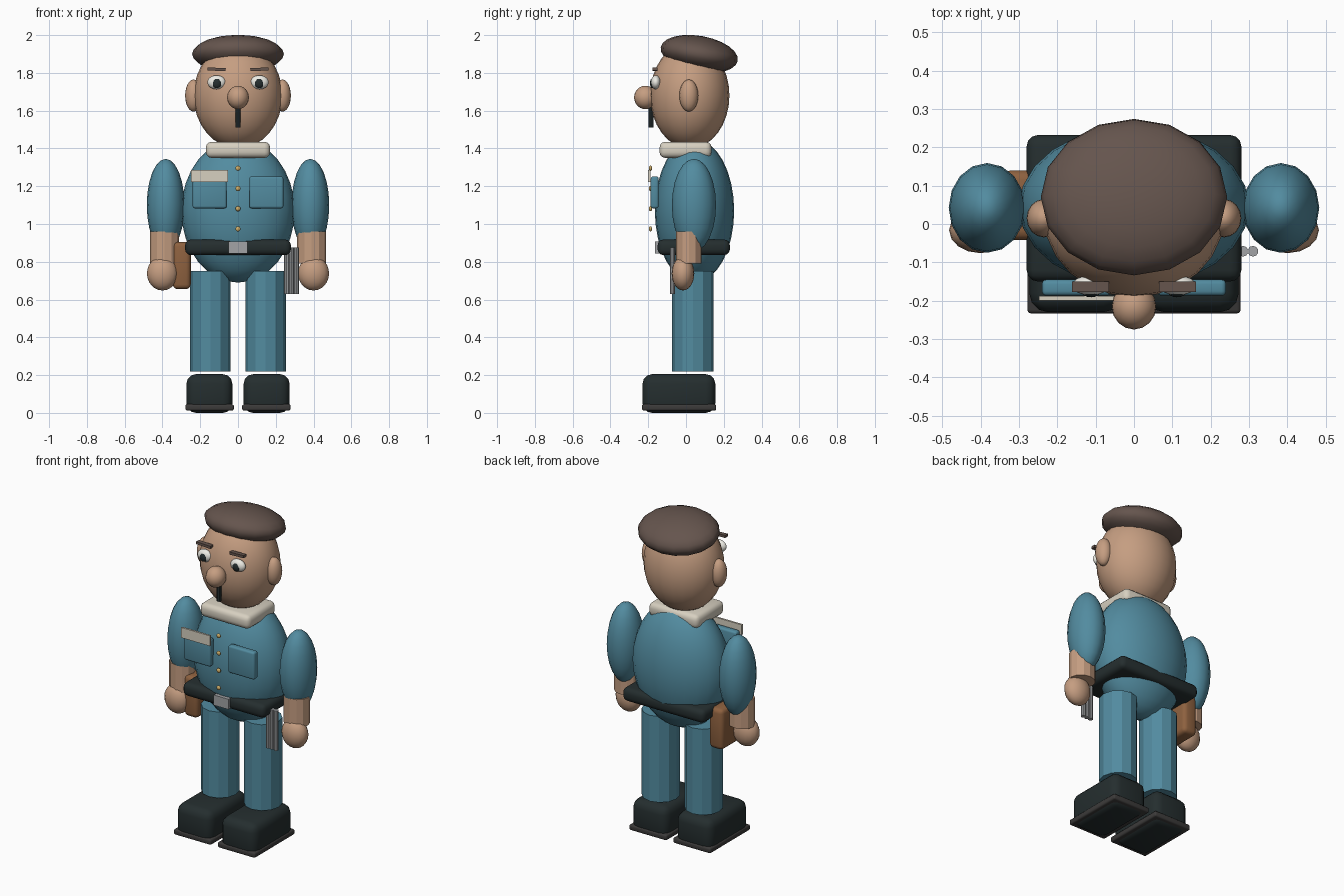
import bpy
from math import radians

if "Cube" in bpy.data.objects:
    bpy.data.objects.remove(bpy.data.objects["Cube"])


def material(name, r, g, b):
    m = bpy.data.materials.new(name)
    m.diffuse_color = (r, g, b, 1)
    m.use_nodes = True
    m.node_tree.nodes["Principled BSDF"].inputs["Base Color"].default_value = m.diffuse_color
    return m


BLUE = material("uniform_blue", 0.085, 0.26, 0.35)
SKIN = material("skin", 0.56, 0.34, 0.22)
BROWN = material("cap_brown", 0.13, 0.09, 0.075)
BLACK = material("black", 0.018, 0.027, 0.028)
SOLE = material("sole_grey", 0.045, 0.043, 0.042)
CREAM = material("cream", 0.68, 0.63, 0.53)
WHITE = material("eye_white", 0.85, 0.84, 0.78)
GOLD = material("gold", 0.62, 0.42, 0.14)
LEATHER = material("leather", 0.27, 0.12, 0.05)
STEEL = material("steel", 0.36, 0.37, 0.38)


def finish(name, mat, scale, rot=0):
    o = bpy.context.object
    o.name = name
    o.scale = scale
    o.rotation_euler.x = radians(rot)
    bpy.ops.object.transform_apply(location=False, rotation=False, scale=True)
    o.data.materials.append(mat)
    return o


def ball(name, loc, radii, mat, rot=0, seg=16, rings=12):
    bpy.ops.mesh.primitive_uv_sphere_add(segments=seg, ring_count=rings, location=loc)
    o = finish(name, mat, radii, rot)
    bpy.ops.object.shade_smooth()
    return o


def box(name, lo, hi, mat, bevel=0.0):
    mid = [(a + b) / 2 for a, b in zip(lo, hi)]
    bpy.ops.mesh.primitive_cube_add(size=1, location=mid)
    o = finish(name, mat, [b - a for a, b in zip(lo, hi)])
    if bevel:
        m = o.modifiers.new("bevel", "BEVEL")
        m.width = bevel
        m.segments = 3
        bpy.ops.object.modifier_apply(modifier="bevel")
        bpy.ops.object.shade_smooth_by_angle(angle=radians(35))
    return o


def rod(name, x, y, z0, z1, rx, ry, mat, sides=12):
    bpy.ops.mesh.primitive_cylinder_add(vertices=sides, radius=1, depth=1,
                                        location=(x, y, (z0 + z1) / 2))
    return finish(name, mat, (rx, ry, z1 - z0))


# Torso, collar and belt
ball("torso", (0, 0.045, 1.07), (0.30, 0.21, 0.38), BLUE, seg=24, rings=16)
box("collar", (-0.17, -0.14, 1.35), (0.17, 0.135, 1.435), CREAM, 0.03)
box("belt", (-0.28, -0.15, 0.835), (0.28, 0.232, 0.918), BLACK, 0.03)
box("buckle", (-0.05, -0.165, 0.845), (0.05, -0.14, 0.908), STEEL)

# Head, nose, mouth and cap
ball("head", (0, 0.02, 1.68), (0.235, 0.21, 0.28), SKIN, seg=24, rings=16)
ball("nose", (0, -0.215, 1.67), (0.058, 0.06, 0.062), SKIN)
rod("mouth", 0, -0.185, 1.51, 1.63, 0.014, 0.014, BLACK, 8)
ball("cap", (0, 0.07, 1.90), (0.243, 0.207, 0.096), BROWN, rot=-10)

# Buttons
for i in range(4):
    ball(f"button_{i + 1}", (0, -0.188, 1.295 - i * 0.107), (0.014, 0.009, 0.014),
         GOLD, seg=10, rings=6)

# Mirrored parts
for s, side in ((-1, "left"), (1, "right")):
    def span(name, x0, x1, y0, y1, z0, z1, mat, bevel=0.0):
        xs = sorted((s * x0, s * x1))
        return box(f"{name}_{side}", (xs[0], y0, z0), (xs[1], y1, z1), mat, bevel)

    # Face
    ball(f"ear_{side}", (s * 0.235, 0.015, 1.68), (0.045, 0.05, 0.085), SKIN)
    ball(f"eye_{side}", (s * 0.113, -0.16, 1.75), (0.049, 0.026, 0.037), WHITE)
    ball(f"pupil_{side}", (s * 0.112, -0.177, 1.745), (0.024, 0.014, 0.026), BLACK)
    brow = span("eyebrow", 0.065, 0.162, -0.177, -0.15, 1.811, 1.827, BROWN)
    brow.rotation_euler.y = radians(-s * 2)

    # Arms
    ball(f"upper_arm_{side}", (s * 0.383, 0.042, 1.10), (0.10, 0.117, 0.245), BLUE)
    rod(f"forearm_{side}", s * 0.39, 0.015, 0.79, 0.96, 0.077, 0.068, SKIN)
    ball(f"hand_{side}", (s * 0.40, -0.016, 0.738), (0.082, 0.06, 0.09), SKIN)

    # Legs and shoes
    rod(f"leg_{side}", s * 0.146, 0.036, 0.22, 0.75, 0.107, 0.11, BLUE)
    span("shoe", 0.03, 0.273, -0.23, 0.155, 0.0, 0.205, BLACK, 0.05)
    span("sole", 0.022, 0.278, -0.233, 0.16, 0.012, 0.046, SOLE, 0.01)

    # Chest pocket
    span("pocket", 0.06, 0.24, -0.187, -0.145, 1.083, 1.252, BLUE, 0.012)

# Name plate, holster and hanging rods
box("chest_plate", (-0.248, -0.2, 1.222), (-0.052, -0.188, 1.285), CREAM)
box("holster", (-0.345, -0.042, 0.655), (-0.25, 0.14, 0.905), LEATHER, 0.025)
for i in range(3):
    rod(f"hanging_rod_{i + 1}", 0.258 + i * 0.026, -0.071, 0.63, 0.875, 0.014, 0.014, STEEL, 10)
